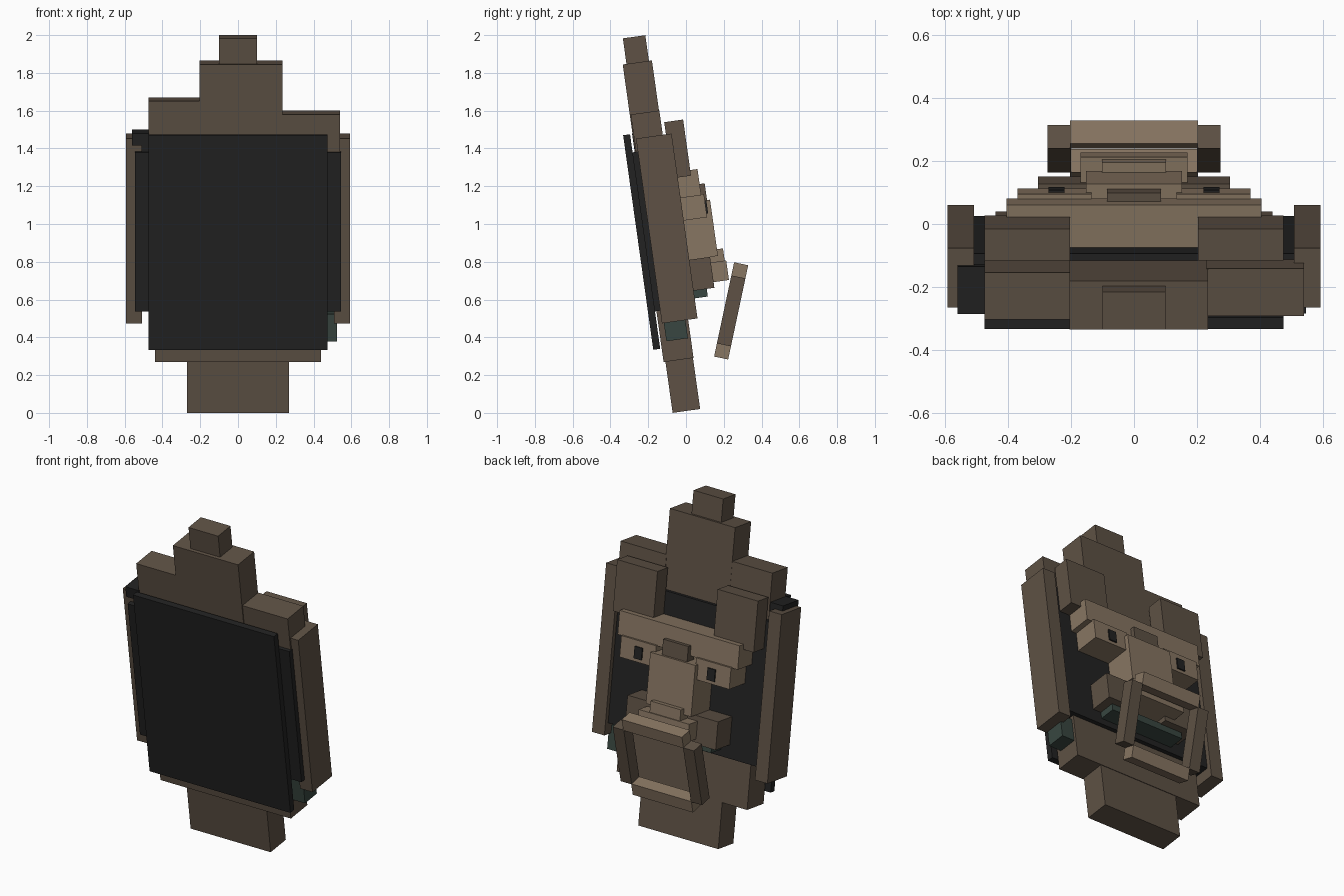
import bpy
import math
from mathutils import Matrix, Vector

cube = bpy.data.objects.get("Cube")
if cube:
    bpy.data.objects.remove(cube)


def material(name, rgb):
    m = bpy.data.materials.new(name)
    m.use_nodes = True
    m.diffuse_color = (*rgb, 1)
    m.node_tree.nodes["Principled BSDF"].inputs["Base Color"].default_value = (*rgb, 1)
    return m


HAIR = material("dark brown", (.112, .083, .059))
SKIN = material("light brown", (.245, .18, .122))
BLACK = material("black", (.016, .016, .016))
TEAL = material("dark teal", (.04, .062, .052))

# The head leans forward; the hanging ring leans the other way
LEAN = Matrix.Rotation(math.radians(8), 4, 'X')
RING = Matrix.Translation((0, .239, .54)) @ Matrix.Rotation(math.radians(-12), 4, 'X')


def block(name, mat, x, depth, height, frame=LEAN):
    """Box given by its ranges across, in depth and in height, in a tilted frame."""
    bpy.ops.mesh.primitive_cube_add(size=1)
    ob = bpy.context.object
    ob.name = name
    ranges = (x, depth, height)
    centre = Vector([(a + b) / 2 for a, b in ranges])
    size = [b - a for a, b in ranges]
    ob.data.transform(Matrix.Translation(centre) @ Matrix.Diagonal((*size, 1)))
    ob.matrix_world = frame
    ob.data.materials.append(mat)
    return ob


def pair(name, mat, x, depth, height, frame=LEAN):
    block("left_" + name, mat, x, depth, height, frame)
    block("right_" + name, mat, (-x[1], -x[0]), depth, height, frame)


# Head and front plate
block("head", BLACK, (-.545, .545), (-.09, .103), (.555, 1.405))
block("front_plate", BLACK, (-.475, .475), (-.125, -.088), (.355, 1.502))
block("corner_block", BLACK, (-.56, -.47), (-.077, .075), (1.44, 1.505))
block("corner_step", BLACK, (-.51, -.47), (-.077, .06), (1.4, 1.445))

# Beard
block("beard_tip", HAIR, (-.27, .27), (-.07, .077), (.01, .29))
block("beard", HAIR, (-.44, .44), (-.08, .08), (.283, .57))

# Hair on top
block("hair_tip", HAIR, (-.1, .1), (-.055, .065), (1.86, 2.01))
block("hair_crown", HAIR, (-.205, .235), (-.075, .081), (1.36, 1.873))
block("hair_right_top", HAIR, (-.475, -.2), (-.07, .08), (1.36, 1.676))
block("hair_left_top", HAIR, (.23, .54), (-.07, .083), (1.36, 1.605))
pair("side_hair", HAIR, (.508, .592), (-.06, .13), (.487, 1.475))
pair("forelock", HAIR, (.203, .475), (.1, .201), (1.24, 1.54))

# Face
block("brow", SKIN, (-.405, .405), (.09, .24), (1.13, 1.27))
pair("eye_socket", SKIN, (.135, .37), (.09, .255), (1.01, 1.135))
pair("eye", BLACK, (.22, .272), (.25, .263), (1.03, 1.1))
block("nose", SKIN, (-.152, .152), (.09, .283), (.8, 1.1))
block("nose_bridge", HAIR, (-.085, .085), (.2, .267), (1.06, 1.19))
block("nose_tip", SKIN, (-.102, .102), (.2, .315), (.7, .835))
block("upper_lip", SKIN, (-.17, .17), (.09, .323), (.665, .77))
pair("moustache", HAIR, (.1, .305), (.09, .241), (.635, .8))

# Teal pieces
block("lower_lip", TEAL, (-.25, .25), (.06, .2), (.594, .64))
block("ear_drop", TEAL, (.42, .525), (-.05, .065), (.39, .535))

# Hanging ring
for name, z in (("ring_top", .218), ("ring_bottom", -.218)):
    block(name, SKIN, (-.203, .203), (-.038, .038), (z - .037, z + .037), RING)
pair("ring_side", HAIR, (.2, .274), (-.038, .038), (-.184, .184), RING)
